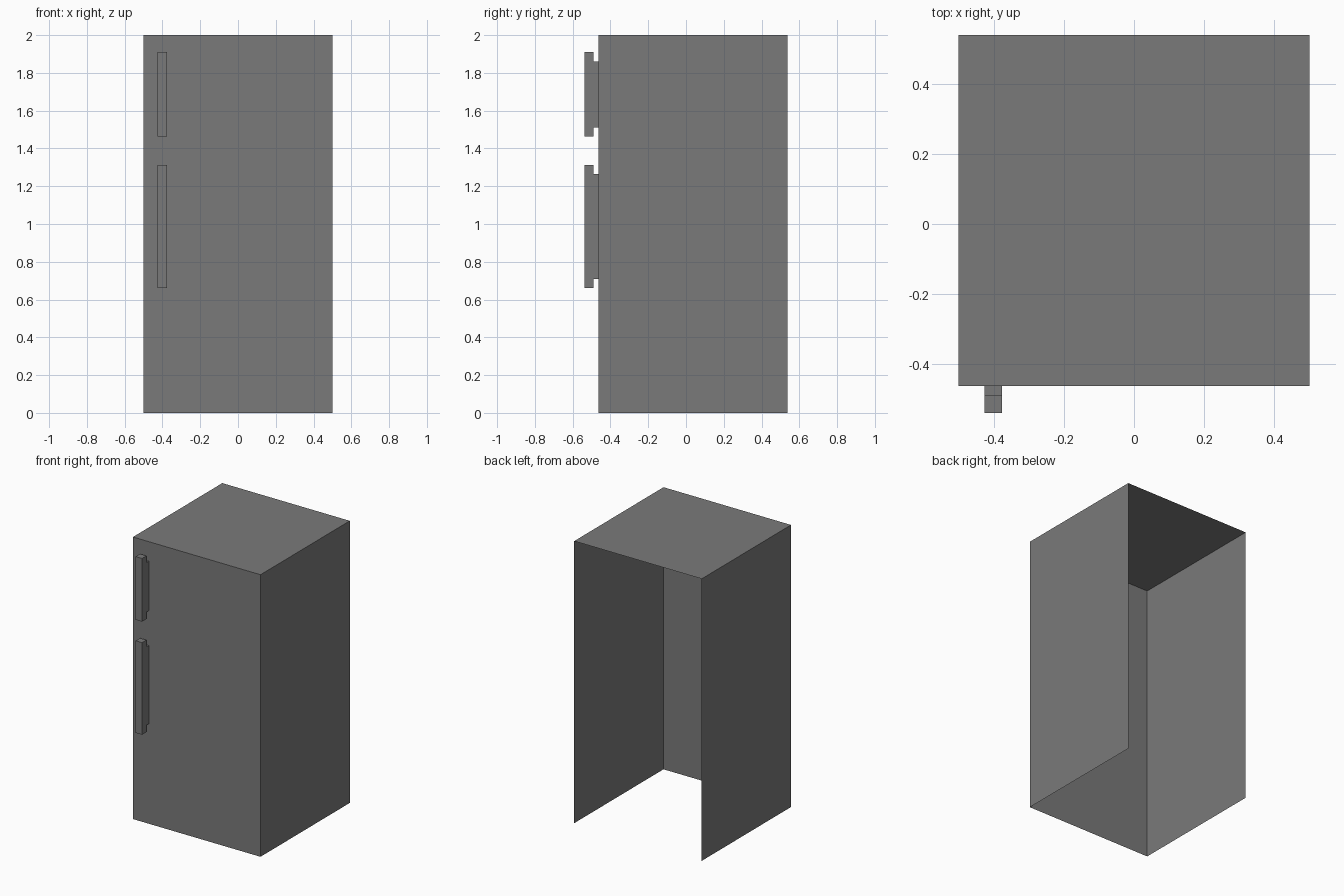
import bpy
import bmesh

if "Cube" in bpy.data.objects:
    bpy.data.objects.remove(bpy.data.objects["Cube"])

FRONT, BACK = -0.462, 0.538

# Dark grey finish shared by all parts
dark_grey = bpy.data.materials.new("dark_grey")
dark_grey.diffuse_color = (0.195, 0.195, 0.195, 1)
dark_grey.use_nodes = True
dark_grey.node_tree.nodes["Principled BSDF"].inputs["Base Color"].default_value = dark_grey.diffuse_color


def finish(name, bm):
    mesh = bpy.data.meshes.new(name)
    bm.to_mesh(mesh)
    bm.free()
    mesh.materials.append(dark_grey)
    obj = bpy.data.objects.new(name, mesh)
    bpy.context.collection.objects.link(obj)
    return obj


# Cabinet: a thin box shell, open at the back and the bottom
bm = bmesh.new()
bmesh.ops.create_cube(bm, size=1)
bmesh.ops.scale(bm, vec=(1, BACK - FRONT, 2), verts=bm.verts)
bmesh.ops.translate(bm, vec=(0, (FRONT + BACK) / 2, 1), verts=bm.verts)
bm.normal_update()
open_sides = [f for f in bm.faces if f.normal.y > 0.5 or f.normal.z < -0.5]
bmesh.ops.delete(bm, geom=open_sides, context='FACES')
finish("cabinet", bm)


# Handle: a grip bar on a shorter solid neck, extruded across x
def handle(name, z0, z1, x0=-0.426, x1=-0.376, step=0.049):
    grip, neck = -0.538, -0.489
    profile = [(FRONT, z0 + step), (neck, z0 + step), (neck, z0), (grip, z0),
               (grip, z1), (neck, z1), (neck, z1 - step), (FRONT, z1 - step)]
    bm = bmesh.new()
    face = bm.faces.new([bm.verts.new((x0, y, z)) for y, z in profile])
    ext = bmesh.ops.extrude_face_region(bm, geom=[face], use_keep_orig=True)
    verts = [g for g in ext["geom"] if isinstance(g, bmesh.types.BMVert)]
    bmesh.ops.translate(bm, vec=(x1 - x0, 0, 0), verts=verts)
    # The face lying against the door is left open
    hidden = [f for f in bm.faces if all(abs(v.co.y - FRONT) < 1e-5 for v in f.verts)]
    bmesh.ops.delete(bm, geom=hidden, context='FACES_ONLY')
    bmesh.ops.recalc_face_normals(bm, faces=bm.faces)
    return finish(name, bm)


handle("upper_door_handle", 1.462, 1.91)
handle("lower_door_handle", 0.66, 1.313)
